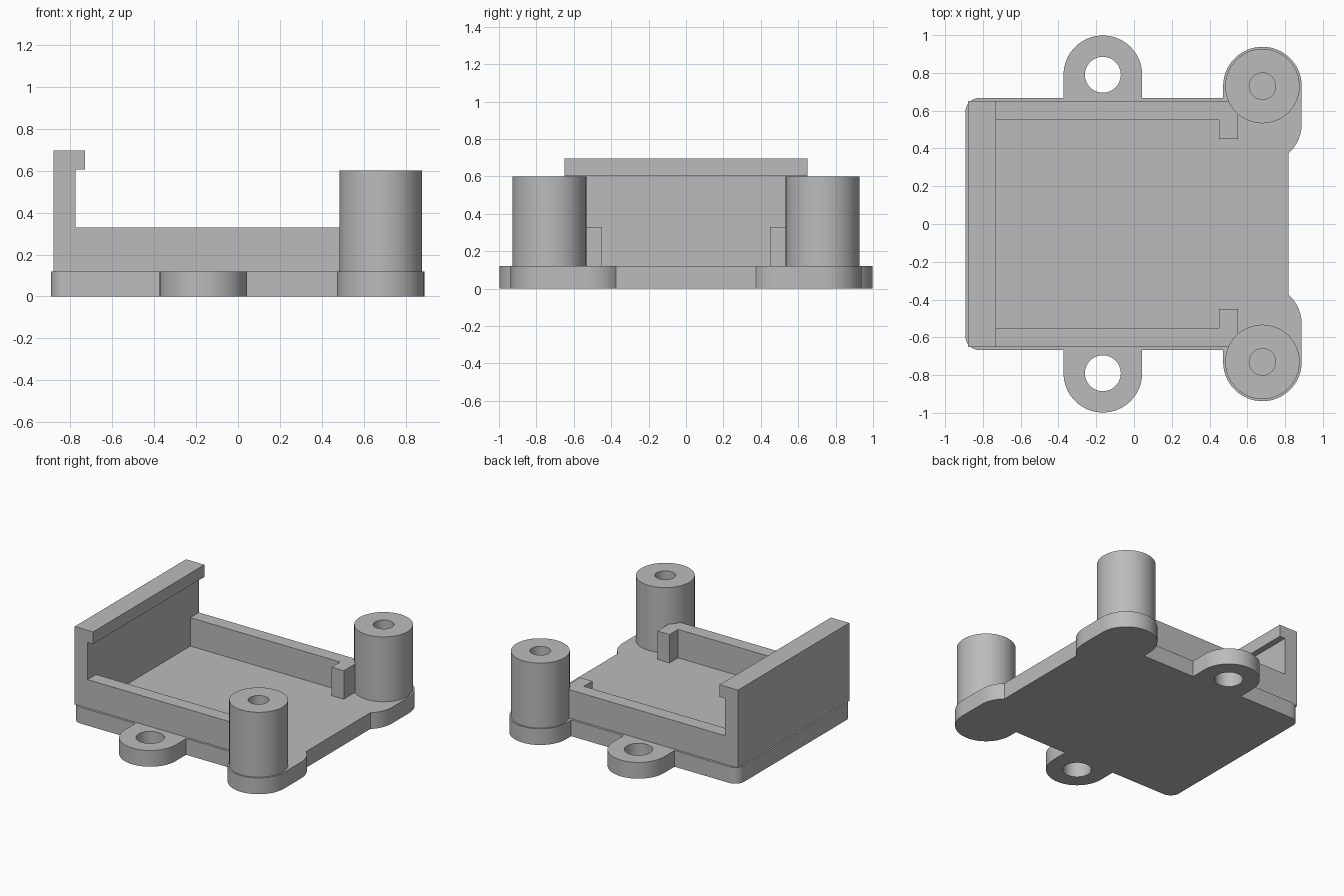
import bpy, bmesh
from math import radians, cos, sin
from mathutils import Matrix

cube = bpy.data.objects.get("Cube")
if cube:
    bpy.data.objects.remove(cube)

COLOUR = (0.5, 0.5, 0.5, 1)
grey = bpy.data.materials.new("plain grey")
grey.use_nodes = True
grey.diffuse_color = COLOUR
grey.node_tree.nodes["Principled BSDF"].inputs["Base Color"].default_value = COLOUR


def arc(x, y, r, start, end, n=32):
    """Points on an arc between two angles in degrees."""
    angles = [radians(start + (end - start) * i / n) for i in range(n + 1)]
    return [(x + r * cos(a), y + r * sin(a)) for a in angles]


def circle(x, y, r):
    return arc(x, y, r, 0, 360, 64)[:-1]


def prism(name, loops, low, high, along_y=False):
    """Extrude an outline, with optional hole loops, from low to high."""
    curve = bpy.data.curves.new(name, 'CURVE')
    curve.dimensions = '2D'
    curve.fill_mode = 'BOTH'
    curve.extrude = (high - low) / 2
    for loop in loops:
        spline = curve.splines.new('POLY')
        spline.points.add(len(loop) - 1)
        for point, (x, y) in zip(spline.points, loop):
            point.co = (x, y, 0, 1)
        spline.use_cyclic_u = True
    helper = bpy.data.objects.new(name + " outline", curve)
    bpy.context.collection.objects.link(helper)
    bpy.context.view_layer.update()
    graph = bpy.context.evaluated_depsgraph_get()
    mesh = bpy.data.meshes.new_from_object(helper.evaluated_get(graph))
    bpy.data.objects.remove(helper)

    bm = bmesh.new()
    bm.from_mesh(mesh)
    bmesh.ops.remove_doubles(bm, verts=bm.verts, dist=0.00001)
    middle = (low + high) / 2
    if along_y:
        bm.transform(Matrix.Translation((0, middle, 0)) @ Matrix.Rotation(radians(90), 4, 'X'))
    else:
        bm.transform(Matrix.Translation((0, 0, middle)))
    bmesh.ops.recalc_face_normals(bm, faces=bm.faces)
    bm.to_mesh(mesh)
    bm.free()
    mesh.materials.clear()
    mesh.materials.append(grey)
    obj = bpy.data.objects.new(name, mesh)
    bpy.context.collection.objects.link(obj)
    bpy.ops.object.select_all(action='DESELECT')
    obj.select_set(True)
    bpy.context.view_layer.objects.active = obj
    bpy.ops.object.shade_smooth_by_angle(angle=radians(30))
    return obj


def mirrored(points):
    return [(x, -y) for x, y in points]


EAR_X, EAR_Y, POST_X, POST_Y = -0.165, 0.79, 0.68, 0.73
LOBE, BASE_TOP, RIM_TOP = 0.208, 0.12, 0.33

# Base plate: rounded corner, screw ear and post lobe on each side
half = (arc(-0.82, 0.595, 0.072, 180, 90, 12)
        + [(EAR_X - LOBE, 0.667)]
        + arc(EAR_X, EAR_Y, LOBE, 180, 0)
        + [(EAR_X + LOBE, 0.667), (POST_X - LOBE, 0.667)]
        + arc(POST_X, POST_Y, LOBE, 180, 0)
        + arc(POST_X, 0.53, LOBE, 0, -48, 16))
prism("base_plate",
      [half + mirrored(half)[::-1], circle(EAR_X, EAR_Y, 0.095), circle(EAR_X, -EAR_Y, 0.095)],
      0, BASE_TOP)

# Tall end wall with an overhanging lip
prism("end_wall",
      [[(-0.88, BASE_TOP), (-0.775, BASE_TOP), (-0.775, 0.605),
        (-0.73, 0.605), (-0.73, 0.695), (-0.88, 0.695)]],
      -0.65, 0.65, along_y=True)

# Low side walls with inward stops, and hollow posts
wall = [(-0.775, 0.65), (-0.775, 0.55), (0.45, 0.55), (0.45, 0.45), (0.55, 0.45), (0.55, 0.65)]
for side, sign in (("left", 1), ("right", -1)):
    # The model's own left and right both lie across the front-facing y axis here
    end = "back" if sign > 0 else "front"
    prism(end + "_side_wall", [wall if sign > 0 else mirrored(wall)], BASE_TOP, RIM_TOP)
    prism(end + "_post",
          [circle(POST_X, sign * POST_Y, 0.197), circle(POST_X, sign * POST_Y, 0.07)],
          BASE_TOP, 0.6)
